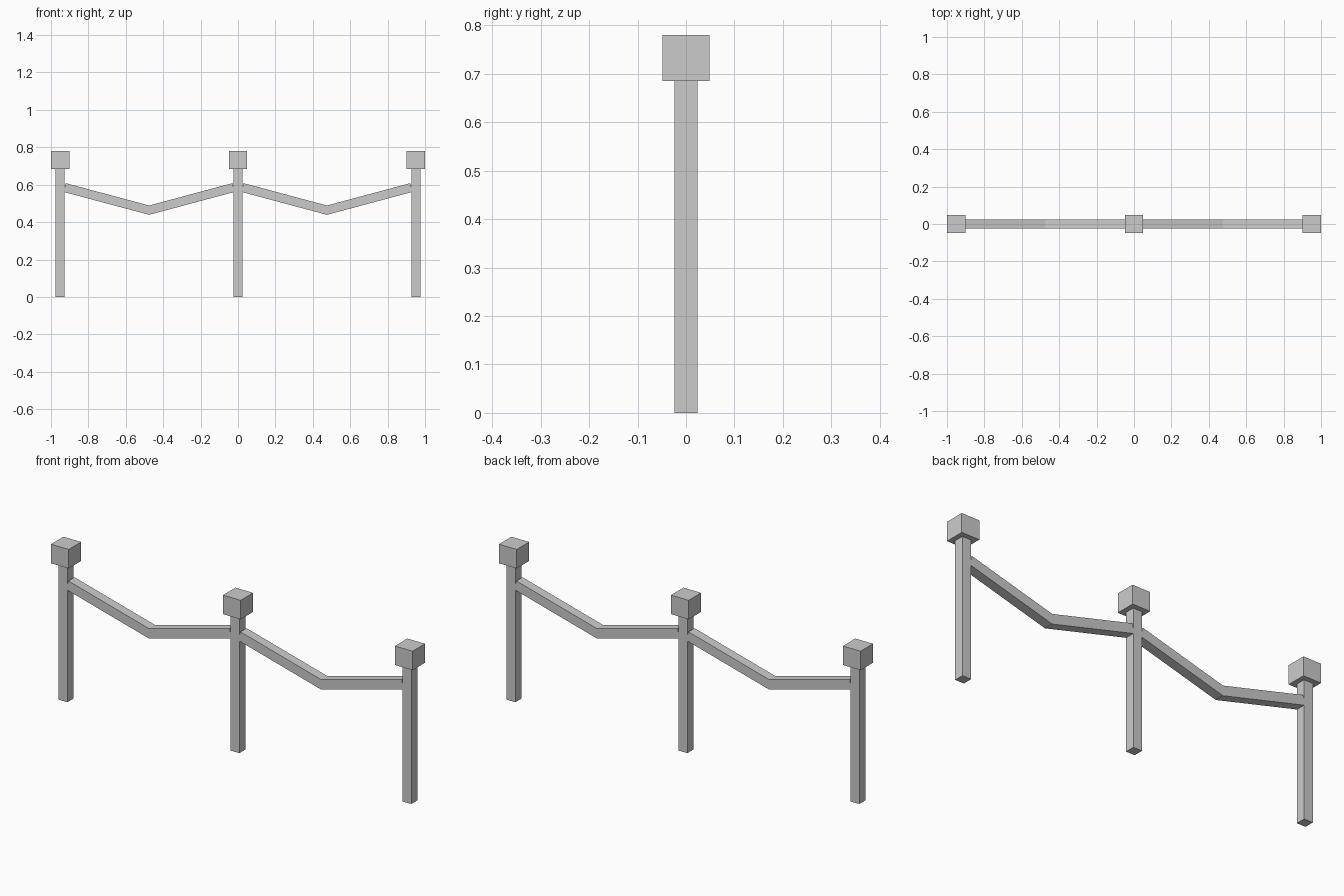
import bpy
import math

if "Cube" in bpy.data.objects:
    bpy.data.objects.remove(bpy.data.objects["Cube"])

POST_X = 0.951      # spacing between posts
W = 0.048           # post and rail thickness
CAP = 0.098         # cap width


def box(name, center, size, tilt=0.0):
    bpy.ops.mesh.primitive_cube_add(size=1, location=center, rotation=(0, tilt, 0))
    ob = bpy.context.object
    ob.name = name
    ob.scale = size
    bpy.ops.object.transform_apply(location=False, rotation=False, scale=True)
    return ob


def rail(name, start, end, overshoot):
    # square beam along a line in the XZ plane, run slightly past its low end
    dx, dz = end[0] - start[0], end[1] - start[1]
    length = math.hypot(dx, dz)
    k = (length + overshoot) / length
    dx, dz = dx * k, dz * k
    box(name, (start[0] + dx / 2, 0, start[1] + dz / 2),
        (length + overshoot, W, W), -math.atan2(dz, dx))


# Posts with block caps
for i, x in enumerate((-POST_X, 0, POST_X), 1):
    box(f"post_{i}", (x, 0, 0.3425), (W, W, 0.685))
    box(f"post_cap_{i}", (x, 0, 0.7325), (CAP, CAP, 0.095))

# Sagging rails: two sloping beams meeting at the middle of each span
for i, mid in enumerate((-POST_X / 2, POST_X / 2), 1):
    for side, tag in ((-1, "left"), (1, "right")):
        top = (mid + side * (POST_X / 2 - W / 2), 0.585)
        rail(f"rail_{i}_{tag}", top, (mid, 0.464), 0.008)
